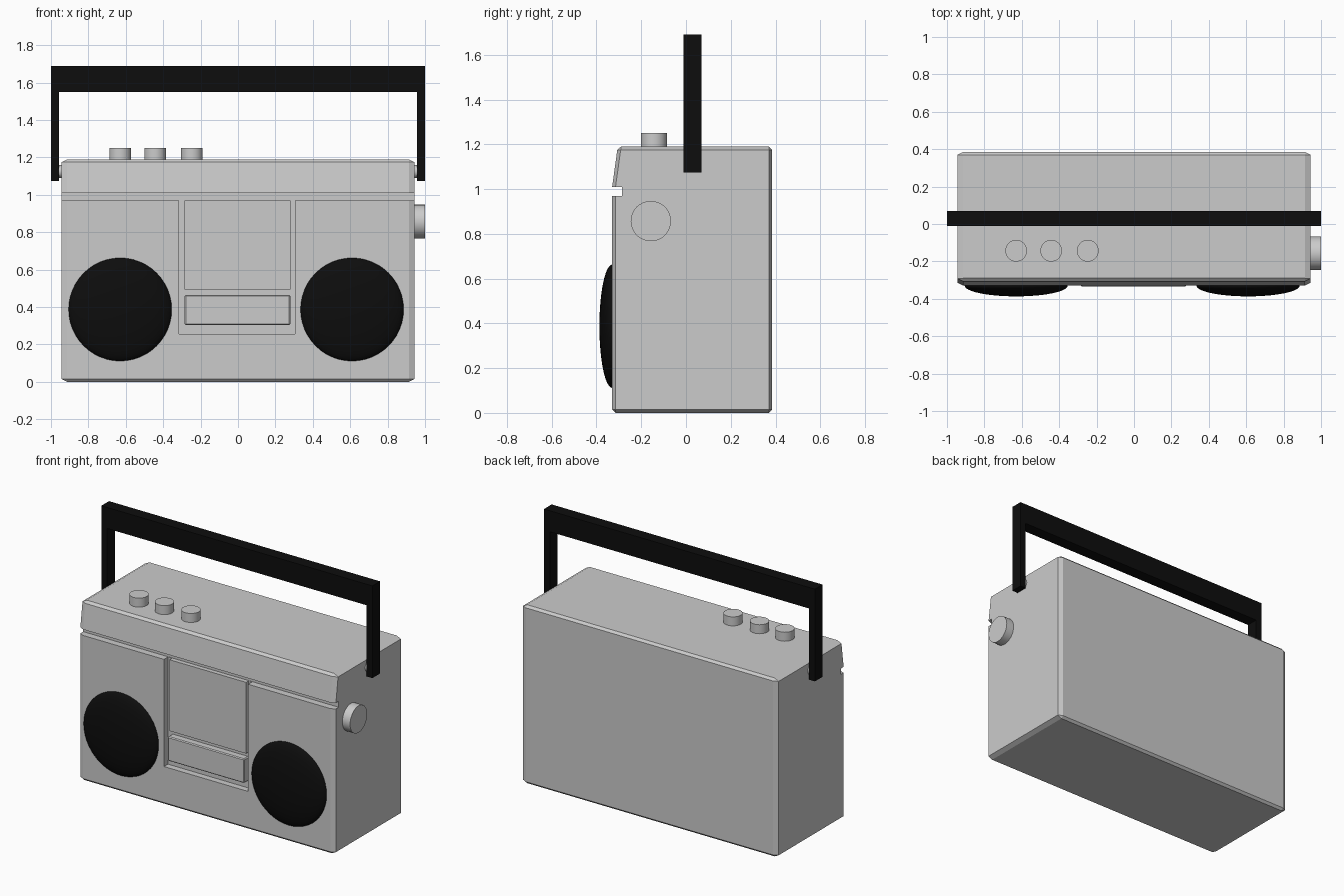
import bpy, bmesh, math
from mathutils import Matrix, Vector

if "Cube" in bpy.data.objects:
    bpy.data.objects.remove(bpy.data.objects["Cube"])

black = bpy.data.materials.new("black_plastic")
black.diffuse_color = (0.004, 0.004, 0.004, 1)
black.use_nodes = True
black.node_tree.nodes["Principled BSDF"].inputs["Base Color"].default_value = black.diffuse_color


def finish(name, bm, mat=None):
    bmesh.ops.recalc_face_normals(bm, faces=bm.faces)
    me = bpy.data.meshes.new(name)
    bm.to_mesh(me)
    bm.free()
    ob = bpy.data.objects.new(name, me)
    bpy.context.collection.objects.link(ob)
    if mat:
        me.materials.append(mat)
    return ob


def activate(ob):
    bpy.ops.object.select_all(action='DESELECT')
    ob.select_set(True)
    bpy.context.view_layer.objects.active = ob


def smooth(ob):
    activate(ob)
    bpy.ops.object.shade_smooth_by_angle(angle=math.radians(35))


def box(name, lo, hi, mat=None, bevel=0):
    lo, hi = Vector(lo), Vector(hi)
    bm = bmesh.new()
    bmesh.ops.create_cube(bm, size=1, matrix=Matrix.Translation((lo + hi) / 2)
                          @ Matrix.Diagonal((*(hi - lo), 1)))
    if bevel:
        bmesh.ops.bevel(bm, geom=bm.edges[:], offset=bevel, segments=1, affect='EDGES')
    return finish(name, bm, mat)


def cylinder(name, centre, r, depth, axis='Z', bevel=0):
    bm = bmesh.new()
    rot = Matrix.Rotation(math.pi / 2, 4, 'Y') if axis == 'X' else Matrix()
    bmesh.ops.create_cone(bm, cap_ends=True, segments=32, radius1=r, radius2=r,
                          depth=depth, matrix=Matrix.Translation(centre) @ rot)
    ob = finish(name, bm)
    smooth(ob)
    return ob


def prism(name, pts, axis_map, depth, mat=None):
    # extrude a 2D outline along the remaining axis
    bm = bmesh.new()
    f = bm.faces.new([bm.verts.new(axis_map(a, b)) for a, b in pts])
    new = bmesh.ops.extrude_face_region(bm, geom=[f])["geom"]
    bmesh.ops.translate(bm, vec=depth, verts=[v for v in new if isinstance(v, bmesh.types.BMVert)])
    return finish(name, bm, mat)


# Case: side profile with sloped brow, chamfered (wider chamfer across x)
W = 0.943
body = prism("case", [(-0.33, 0), (0.385, 0), (0.385, 1.19), (-0.305, 1.19), (-0.33, 1.01)],
             lambda y, z: (-W / 2, y, z), (W, 0, 0))
bev = body.modifiers.new("chamfer", 'BEVEL')
bev.width, bev.segments = 0.015, 1
bev.limit_method, bev.angle_limit = 'ANGLE', math.radians(30)
activate(body)
bpy.ops.object.modifier_apply(modifier="chamfer")
body.data.transform(Matrix.Diagonal((2, 1, 1, 1)))

# Front groove and cassette recess
for name, lo, hi in (("groove_cutter", (-1.2, -0.5, 0.97), (1.2, -0.285, 1.01)),
                     ("recess_cutter", (-0.315, -0.5, 0.255), (0.305, -0.288, 0.99))):
    cutter = box(name, lo, hi)
    cutter.hide_render = True
    mod = body.modifiers.new(name, 'BOOLEAN')
    mod.operation, mod.solver, mod.object = 'DIFFERENCE', 'EXACT', cutter
    activate(body)
    bpy.ops.object.modifier_apply(modifier=name)
    bpy.data.objects.remove(cutter)

# Cassette door and key panel
box("cassette_door", (-0.285, -0.315, 0.495), (0.28, -0.27, 0.97))
box("key_panel", (-0.285, -0.335, 0.303), (0.28, -0.27, 0.465), bevel=0.006)

# Domed speakers
for side, x in (("left", -0.63), ("right", 0.61)):
    bm = bmesh.new()
    bmesh.ops.create_uvsphere(bm, u_segments=48, v_segments=24, radius=1,
                              matrix=Matrix.Translation((x, -0.329, 0.387))
                              @ Matrix.Diagonal((0.276, 0.058, 0.276, 1))
                              @ Matrix.Rotation(math.pi / 2, 4, 'X'))
    smooth(finish(side + "_speaker", bm, black))

# Top buttons and side tuning knob
for i, x in enumerate((-0.63, -0.443, -0.247)):
    cylinder(f"button_{i + 1}", (x, -0.143, 1.21), 0.058, 0.08)
cylinder("tuning_knob", (0.965, -0.157, 0.857), 0.09, 0.07, 'X')

# Carrying handle and its pivots
t, b, x0, x1 = 1.69, 1.075, 1.0, 0.957
prism("handle", [(-x0, b), (-x0, t), (x0, t), (x0, b), (x1, b), (x1, 1.55), (-x1, 1.55), (-x1, b)],
      lambda x, z: (x, -0.012, z), (0, 0.081, 0), black)
for side, s in (("left", -1), ("right", 1)):
    cylinder(side + "_handle_pivot", (s * 0.95, 0.028, 1.125), 0.035, 0.04, 'X')
